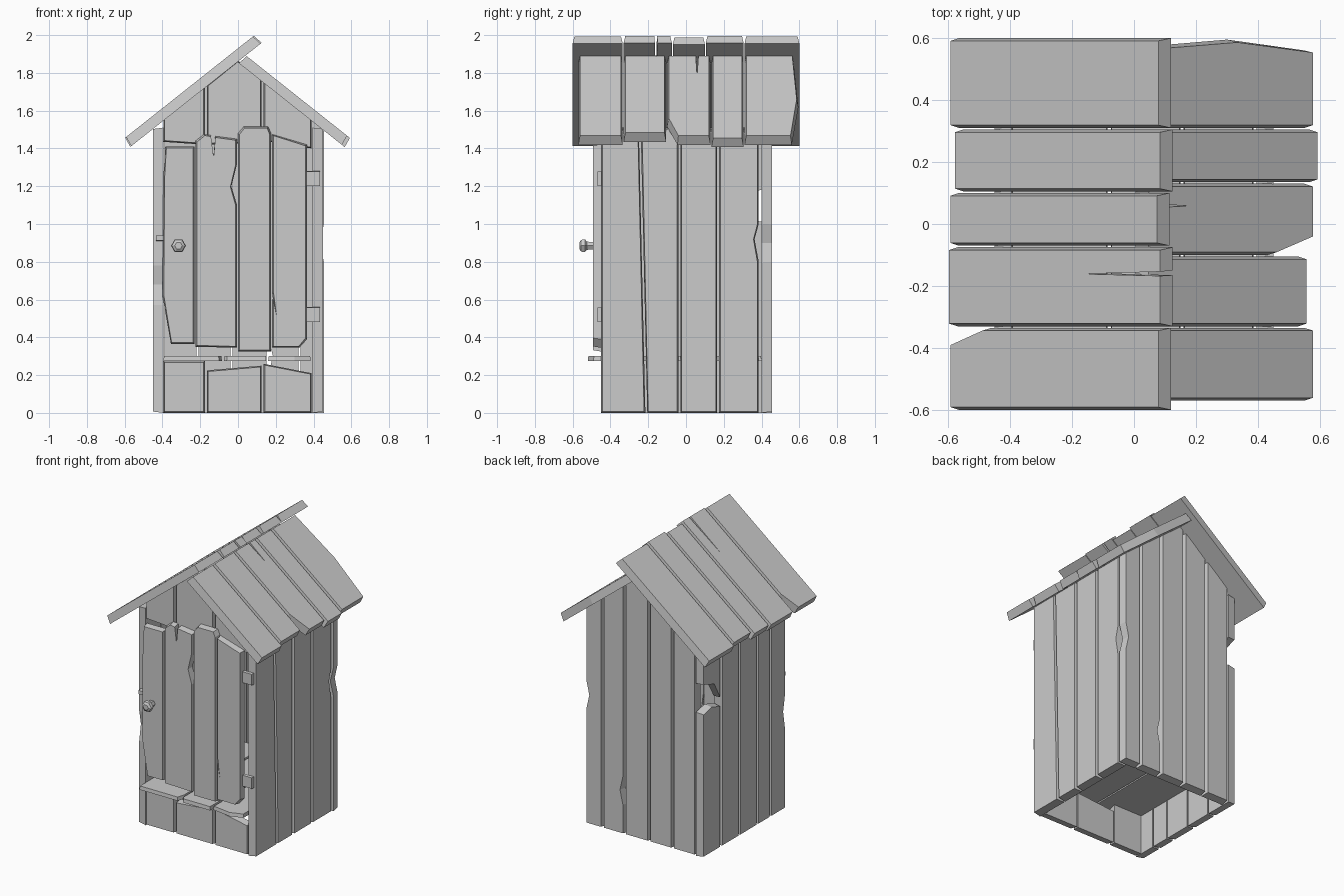
import bpy, bmesh, math
from mathutils import Vector as V

cube = bpy.data.objects.get("Cube")
if cube:
    bpy.data.objects.remove(cube)

wood = bpy.data.materials.new("grey_wood")
wood.use_nodes = True
wood.diffuse_color = (0.6, 0.6, 0.6, 1)
wood.node_tree.nodes["Principled BSDF"].inputs["Base Color"].default_value = (0.6, 0.6, 0.6, 1)

X, Y, Z = V((1, 0, 0)), V((0, 1, 0)), V((0, 0, 1))


def finish(name, bm):
    bmesh.ops.recalc_face_normals(bm, faces=bm.faces)
    mesh = bpy.data.meshes.new(name)
    bm.to_mesh(mesh)
    bm.free()
    mesh.materials.append(wood)
    obj = bpy.data.objects.new(name, mesh)
    bpy.context.collection.objects.link(obj)
    return obj


def board(name, pts, origin, u, v, n, thick, taper=0.007):
    """Extrude an outline along n, with the outer face a little smaller."""
    bm = bmesh.new()
    us, vs = [p[0] for p in pts], [p[1] for p in pts]
    cu, cv = (min(us) + max(us)) / 2, (min(vs) + max(vs)) / 2
    su = 1 - 2 * taper / (max(us) - min(us))
    sv = 1 - 2 * taper / (max(vs) - min(vs))
    base = [bm.verts.new(origin + u * a + v * b) for a, b in pts]
    top = [bm.verts.new(origin + u * (cu + (a - cu) * su) + v * (cv + (b - cv) * sv) + n * thick)
           for a, b in pts]
    bm.faces.new(base)
    bm.faces.new(top)
    for i in range(len(pts)):
        j = (i + 1) % len(pts)
        bm.faces.new((base[i], base[j], top[j], top[i]))
    return finish(name, bm)


def rect(a, b, c, d):
    return [(a, c), (b, c), (b, d), (a, d)]


def gable(x):
    return 1.865 - 0.79 * abs(x)


def gable_top(a, b):
    """Top edge of a board under the roof, from b back to a."""
    mid = [(0, gable(0))] if a < 0 < b else []
    return [(b, gable(b))] + mid + [(a, gable(a))]


# Back wall
for i, (a, b) in enumerate([(-.39, -.22), (-.21, -.04), (-.03, .15), (.16, .32), (.33, .455)]):
    pts = [(a, 0), (b, 0)]
    if i == 4:
        pts += [(b, .8), (b - .025, .9), (b, 1.0)]
    pts += gable_top(a, b)
    if i == 3:
        pts += [(a, .4), (a + .025, .3), (a, .2)]
    board("back_wall_board", pts, V((0, .4, 0)), X, Z, Y, .055)

# Side walls
EAVE = 1.51
for i, (a, b) in enumerate([(-.45, -.235), (-.225, -.04), (-.03, .165), (.175, .385)]):
    pts = rect(a, b, 0, EAVE)
    if i == 0:
        pts = [(a, 0), (b + .02, 0), (b - .015, EAVE), (a, EAVE)]
    if i == 1:
        pts = [(a + .02, 0), (b, 0), (b, EAVE), (a - .015, EAVE)]
    if i == 3:
        pts[2:2] = [(b, .8), (b - .022, .92), (b, 1.0)]
    board("left_wall_board", pts, V((.395, 0, 0)), Y, Z, X, .055)

for i, (a, b) in enumerate([(-.45, -.29), (-.28, -.15), (-.14, .05), (.06, .25)]):
    pts = rect(a, b, 0, EAVE)
    if i == 0:
        pts += [(a, .78), (a + .02, .68), (a, .57)]
    board("right_wall_board", pts, V((-.395, 0, 0)), Y, Z, -X, .055)
# Snapped board with a gap between its halves
board("right_wall_board_lower", [(.26, 0), (.455, 0), (.455, 1.0), (.36, 1.02), (.26, .99)],
      V((-.395, 0, 0)), Y, Z, -X, .055)
board("right_wall_board_upper", [(.26, 1.04), (.33, 1.16), (.455, 1.2), (.455, EAVE), (.26, EAVE)],
      V((-.395, 0, 0)), Y, Z, -X, .055)

# Front wall, below and above the doorway
front = V((0, -.4, 0))
columns = [(-.395, -.175), (-.165, .125), (.135, .39)]
for (a, b), (h1, h2) in zip(columns, [(.275, .275), (.225, .25), (.26, .21)]):
    board("front_lower_board", [(a, 0), (b, 0), (b, h2), (a, h1)], front, X, Z, -Y, .05)
for (a, b), (h1, h2) in zip(columns, [(1.435, 1.42), (1.42, 1.43), (1.44, 1.4)]):
    board("front_upper_board", [(a, h1), (b, h2)] + gable_top(a, b), front, X, Z, -Y, .05)

# Floor boards, reaching out as a doorstep
for pts in ([(-.395, -.52), (-.1, -.52), (-.085, -.47), (-.085, .4), (-.395, .4)],
            [(-.075, -.5), (-.06, -.52), (.15, -.52), (.15, .4), (-.075, .4)],
            [(.16, -.5), (.3, -.52), (.385, -.49), (.385, .4), (.16, .4)]):
    board("floor_board", pts, V((0, 0, .275)), X, Y, Z, .025, .003)

# Door
door = [
    [(-.4, .62), (-.355, .365), (-.23, .365), (-.23, 1.41), (-.385, 1.41), (-.395, 1.25)],
    [(-.225, .35), (-.005, .345), (-.005, 1.1), (-.035, 1.2), (-.005, 1.32), (-.005, 1.45),
     (-.12, 1.465), (-.13, 1.36), (-.145, 1.47), (-.18, 1.475), (-.225, 1.44)],
    [(0, .325), (.175, .325), (.175, 1.48), (.16, 1.515), (.03, 1.515), (0, 1.48)],
    [(.18, .345), (.325, .345), (.365, .39), (.365, 1.42), (.18, 1.475),
     (.18, .64), (.2, .5), (.18, .6)],
]
for pts in door:
    board("door_board", pts, V((0, -.45, 0)), X, Z, -Y, .042)
for z in (.52, 1.24):
    board("door_hinge", rect(.36, .435, z - .04, z + .04), V((0, -.448, 0)), X, Z, -Y, .02, .002)
board("door_latch", rect(-.435, -.385, .91, .94), V((0, -.445, 0)), X, Z, -Y, .03, .002)

# Six-sided knob, turned from a short profile
bm = bmesh.new()
rings = []
for y, r in [(-.485, .022), (-.525, .025), (-.535, .039), (-.555, .036), (-.565, .02)]:
    rings.append([bm.verts.new((-.315 + r * math.cos(k * math.pi / 3), y,
                                .885 + r * math.sin(k * math.pi / 3))) for k in range(6)])
for lo, hi in zip(rings, rings[1:]):
    for k in range(6):
        bm.faces.new((lo[k], lo[k - 1], hi[k - 1], hi[k]))
bm.faces.new(rings[0])
bm.faces.new(rings[-1])
finish("door_knob", bm)

# Roof: outlines are given as (y, x) seen from above, then laid on the slope
ANG = math.radians(38.4)
C, S = math.cos(ANG), math.sin(ANG)
THICK = .055

right_slope = [
    [(-.6, .12), (-.335, .12), (-.335, -.46), (-.385, -.565), (-.6, -.565)],
    [(-.33, .125), (-.165, .125), (-.158, -.13), (-.15, .125), (-.075, .125), (-.075, -.57), (-.33, -.57)],
    rect(-.07, .1, -.565, .115),
    rect(.105, .305, -.55, .125),
    rect(.31, .6, -.565, .12),
]
for pts in right_slope:
    board("roof_right_board", [(y, x / C) for y, x in pts], V((0, 0, 1.86)),
          Y, V((C, 0, S)), V((-S, 0, C)), THICK, .009)

left_slope = [
    rect(-.57, -.335, .005, .55),
    rect(-.33, -.105, .005, .53),
    [(-.1, .005), (.055, .005), (.062, .14), (.07, .005), (.13, .005), (.13, .55), (-.045, .55), (-.1, .43)],
    rect(.135, .305, .005, .565),
    [(.31, .005), (.57, .005), (.595, .3), (.56, .55), (.31, .55)],
]
for pts in left_slope:
    board("roof_left_board", [(y, x / C) for y, x in pts], V((0, 0, 1.855)),
          Y, V((C, 0, -S)), V((S, 0, C)), THICK, .009)
